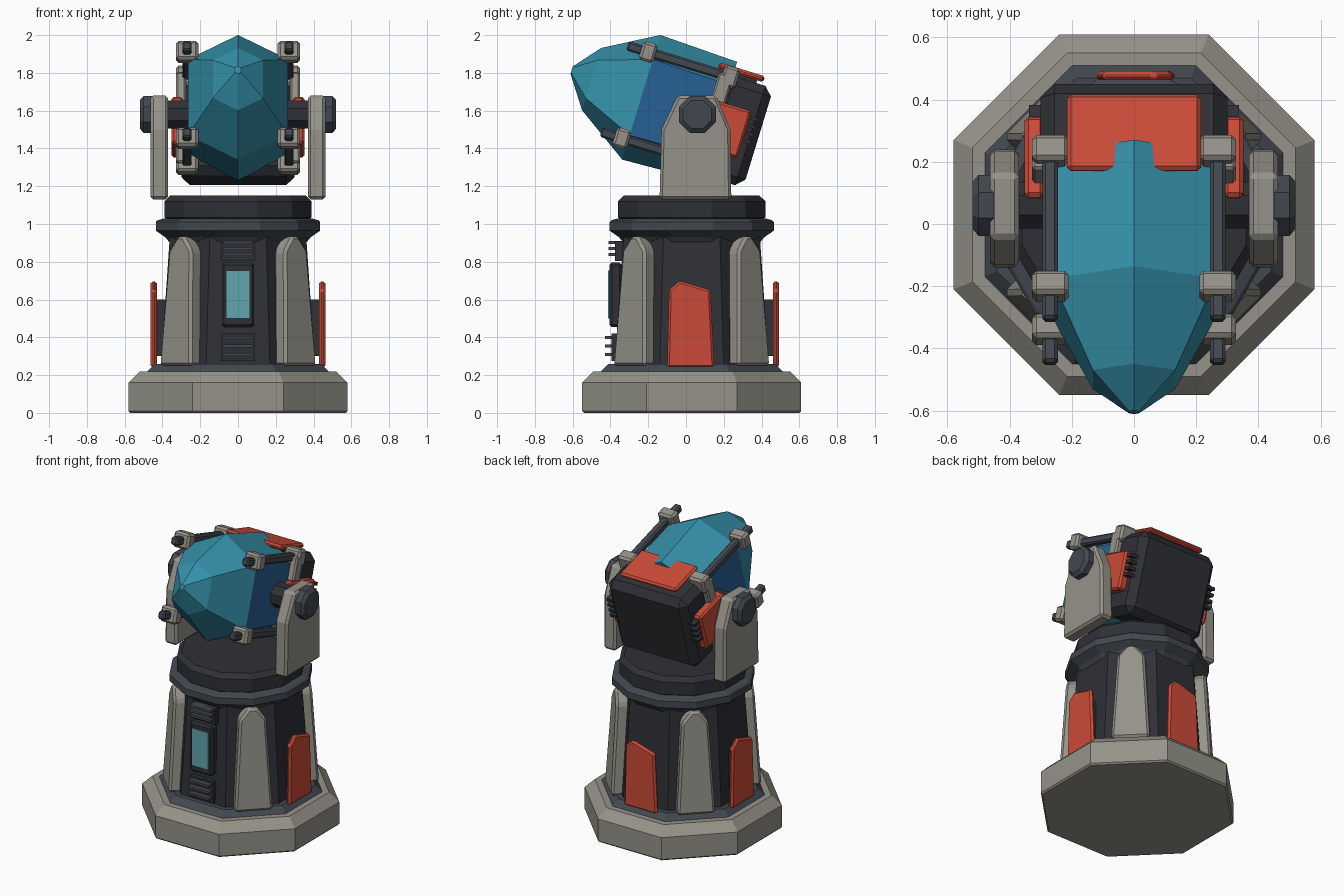
import bpy, bmesh
from math import cos, sin, pi, radians
from mathutils import Matrix, Vector

if "Cube" in bpy.data.objects:
    bpy.data.objects.remove(bpy.data.objects["Cube"])

CY = 0.03                                   # centre line of the pedestal
BASE = Matrix.Translation((0, CY, 0))
HEAD = Matrix.Translation((0, 0.06, 1.58)) @ Matrix.Rotation(radians(-17), 4, 'X')


def material(name, r, g, b):
    m = bpy.data.materials.new(name)
    m.diffuse_color = (r, g, b, 1)
    m.use_nodes = True
    m.node_tree.nodes["Principled BSDF"].inputs["Base Color"].default_value = m.diffuse_color
    return m


DARK = material("dark_metal", 0.028, 0.03, 0.037)
TRIM = material("trim_metal", 0.055, 0.065, 0.08)
STONE = material("grey_armour", 0.30, 0.29, 0.25)
RED = material("red_armour", 0.60, 0.07, 0.04)
TEAL = material("crystal", 0.035, 0.28, 0.40)
BLUE = material("crystal_deep", 0.02, 0.12, 0.30)
GLOW = material("screen", 0.12, 0.38, 0.42)


def finish(bm, name, mat, matrix, bevel=0):
    bm.transform(matrix)
    bmesh.ops.recalc_face_normals(bm, faces=bm.faces)
    me = bpy.data.meshes.new(name)
    bm.to_mesh(me)
    bm.free()
    me.materials.append(mat)
    ob = bpy.data.objects.new(name, me)
    bpy.context.collection.objects.link(ob)
    if bevel:
        mod = ob.modifiers.new("bevel", 'BEVEL')
        mod.width, mod.segments = bevel, 1
    return ob


def loft(name, rings, mat, matrix=Matrix()):
    """Skin a list of equal-length point rings and cap both ends."""
    bm = bmesh.new()
    vs = [[bm.verts.new(p) for p in ring] for ring in rings]
    n = len(vs[0])
    for a, b in zip(vs, vs[1:]):
        for i in range(n):
            j = (i + 1) % n
            bm.faces.new((a[i], a[j], b[j], b[i]))
    bm.faces.new(vs[0])
    bm.faces.new(vs[-1])
    return finish(bm, name, mat, matrix)


def tower(name, n, profile, mat, matrix=BASE):
    """n-sided turned shape, flat to the front; profile = (apothem, z)."""
    ang = [(i + 0.5) * 2 * pi / n for i in range(n)]
    loft(name, [[(a / cos(pi / n) * cos(t), a / cos(pi / n) * sin(t), z) for t in ang]
                for a, z in profile], mat, matrix)


def box(name, lo, hi, mat, matrix=Matrix(), bevel=0.0):
    bm = bmesh.new()
    bmesh.ops.create_cube(bm, size=1)
    lo, hi = Vector(lo), Vector(hi)
    for v in bm.verts:
        v.co = Vector(((lo[i] + hi[i]) / 2 + v.co[i] * (hi[i] - lo[i]) for i in range(3)))
    return finish(bm, name, mat, matrix, bevel)


def plate(name, pts, d0, d1, mat, matrix=Matrix(), lean=0.0, bevel=0.012):
    """Outline in (y, z), thick along x from d0 to d1, leaning inward with height."""
    bm = bmesh.new()
    z0 = pts[0][1]
    a, b = [[bm.verts.new((d - lean * (z - z0), y, z)) for y, z in pts] for d in (d0, d1)]
    n = len(pts)
    for i in range(n):
        j = (i + 1) % n
        bm.faces.new((a[i], a[j], b[j], b[i]))
    bm.faces.new(a)
    bm.faces.new(b)
    return finish(bm, name, mat, matrix, bevel)


def turned(deg):
    return BASE @ Matrix.Rotation(radians(deg), 4, 'Z')


# Pedestal
tower("foot", 8, [(0.57, 0), (0.58, 0.01), (0.58, 0.16), (0.52, 0.22), (0.3, 0.22)], STONE)
tower("foot_collar", 8, [(0.48, 0.2), (0.48, 0.22), (0.44, 0.26), (0.3, 0.26)], TRIM)
tower("column", 8, [(0.41, 0.22), (0.36, 0.95)], DARK)
tower("neck_ring", 12, [(0.36, 0.90), (0.385, 0.93), (0.435, 0.965), (0.435, 1.01),
                        (0.425, 1.02), (0.39, 1.03)], TRIM)
tower("turntable", 12, [(0.37, 1.02), (0.39, 1.035), (0.39, 1.12), (0.36, 1.15)], DARK)

# Buttresses on the diagonals, red shields on the sides and back
for k in range(4):
    plate("buttress", [(-0.12, 0.25), (0.12, 0.25), (0.085, 0.86), (0.025, 0.935),
                       (-0.025, 0.935), (-0.085, 0.86)], 0.385, 0.475, STONE,
          turned(45 + 90 * k), lean=0.06, bevel=0.015)
for deg in (0, 90, 180):
    plate("red_shield", [(-0.13, 0.24), (0.12, 0.24), (0.1, 0.65), (-0.065, 0.70),
                         (-0.12, 0.65)], 0.43, 0.462, RED, turned(deg))
    plate("shield_mount", [(-0.08, 0.3), (0.08, 0.3), (0.06, 0.6), (-0.06, 0.6)],
          0.36, 0.44, DARK, turned(deg), bevel=0)

# Front screen and vents
box("screen_frame", (-0.085, -0.405, 0.455), (0.085, -0.34, 0.795), DARK, bevel=0.012)
box("screen", (-0.063, -0.413, 0.5), (0.063, -0.39, 0.755), GLOW)
for z0, y in ((0.275, -0.395), (0.805, -0.375)):
    box("vent_frame", (-0.09, y, z0), (0.09, y + 0.07, z0 + 0.145 - (z0 > 0.5) * 0.04), DARK)
    for k in range(3):
        z = z0 + 0.025 + k * (0.045 if z0 < 0.5 else 0.032)
        box("vent_slat", (-0.08, y - 0.035, z), (0.08, y + 0.02, z + 0.016), TRIM)

# Yoke arms and pivots
for s, side in ((1, "right"), (-1, "left")):
    arm = [(-0.14, 1.13), (0.24, 1.13), (0.235, 1.5), (0.16, 1.68), (-0.045, 1.68), (-0.13, 1.5)]
    plate(side + "_yoke_arm", arm, s * 0.37, s * 0.463, STONE, bevel=0.015)
    axle = Matrix.Translation((0, 0.06, 1.58)) @ Matrix.Rotation(s * pi / 2, 4, 'Y')
    tower(side + "_hub", 8, [(0.098, 0.44), (0.098, 0.5), (0.075, 0.52)], TRIM, axle)
    tower(side + "_axle", 8, [(0.075, 0.25), (0.075, 0.39)], DARK, axle)

# Crystal: hexagonal rings along the tilted head axis
hexa = [(0, .345), (.265, .21), (.265, -.21), (0, -.345), (-.265, -.21), (-.265, .21)]
gem = loft("crystal", [[(x * k, -u, z * k + dz) for x, z in hexa] for u, k, dz in
                       ((-0.12, 0.95, 0), (0.31, 1, 0), (0.59, 0.5, 0.015), (0.705, 0.06, 0.03))],
           TEAL, HEAD)
gem.data.materials.append(BLUE)
for i in (1, 4):
    gem.data.polygons[i].material_index = 1

# Head housing
box("housing", (-0.3, 0.09, -0.30), (0.3, 0.345, 0.25), DARK, HEAD, 0.045)
box("top_red_cover", (-0.215, 0.03, 0.265), (0.215, 0.285, 0.298), RED, HEAD, 0.012)
box("cover_mount", (-0.17, 0.11, 0.23), (0.17, 0.25, 0.27), DARK, HEAD)

# Side clamps, rods and covers
for s in (1, -1):
    def span(a, b):
        return (a, b) if s > 0 else (-b, -a)
    a, b = span(0.275, 0.328)
    box("clamp_post", (a, 0.045, -0.25), (b, 0.125, 0.25), STONE, HEAD, 0.01)
    a, b = span(0.29, 0.352)
    box("side_red_cover", (a, 0.0, -0.16), (b, 0.27, 0.10), RED, HEAD, 0.012)
    a, b = span(0.28, 0.338)
    for k in range(4):
        z = -0.07 + k * 0.042
        box("side_vent_slat", (a, 0.26, z), (b, 0.315, z + 0.02), DARK, HEAD)
    for v in (0.24, -0.238):
        a, b = span(0.245, 0.295)
        box("guard_rod", (a, -0.46, v - 0.026), (b, 0.12, v + 0.026), TRIM, HEAD, 0.01)
        a, b = span(0.21, 0.328)
        box("front_clamp", (a, -0.385, v - 0.052), (b, -0.305, v + 0.052), STONE, HEAD, 0.014)
        box("rear_clamp", (a, 0.065, v - 0.055), (b, 0.15, v + 0.055), STONE, HEAD, 0.014)
